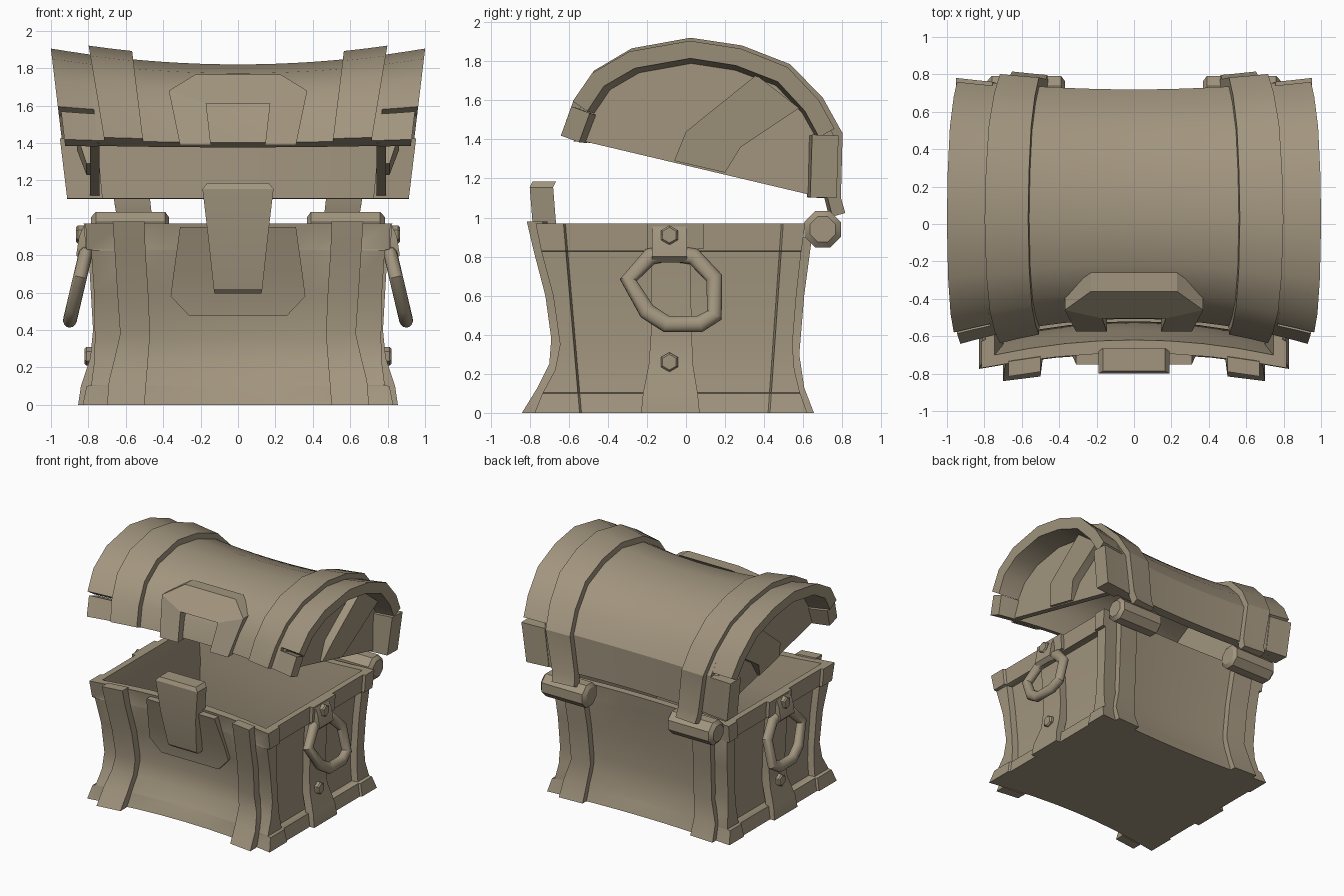
import bpy, bmesh
from math import cos, sin, pi
from mathutils import Vector

if "Cube" in bpy.data.objects:
    bpy.data.objects.remove(bpy.data.objects["Cube"], do_unlink=True)

WOOD = (0.36, 0.30, 0.21, 1)
mat = bpy.data.materials.new("weathered_tan")
mat.use_nodes = True
mat.diffuse_color = WOOD
bsdf = next(n for n in mat.node_tree.nodes if n.type == "BSDF_PRINCIPLED")
bsdf.inputs["Base Color"].default_value = WOOD
bsdf.inputs["Roughness"].default_value = 0.8
parts = []


def loft(name, rings, mirror=False, cyclic=False):
    """Skin a list of closed rings, capping both ends unless cyclic."""
    bm = bmesh.new()
    rows = [[bm.verts.new(p) for p in ring] for ring in rings]
    n = len(rows[0])
    pairs = list(zip(rows, rows[1:]))
    if cyclic:
        pairs.append((rows[-1], rows[0]))
    else:
        bm.faces.new(rows[0])
        bm.faces.new(rows[-1])
    for a, b in pairs:
        for i in range(n):
            j = (i + 1) % n
            bm.faces.new((a[i], a[j], b[j], b[i]))
    bmesh.ops.recalc_face_normals(bm, faces=bm.faces)
    me = bpy.data.meshes.new(name)
    bm.to_mesh(me)
    bm.free()
    me.materials.append(mat)
    ob = bpy.data.objects.new(name, me)
    bpy.context.collection.objects.link(ob)
    if mirror:
        ob.modifiers.new("mirror", "MIRROR").use_mirror_merge = False
    parts.append(ob)


def prism(name, pts, push, mirror=False):
    loft(name, [pts, [Vector(p) + Vector(push) for p in pts]], mirror)


def strip(name, rows, depth, mirror=False, slant=0):
    """Upright band facing y; rows are (z, x0, x1, y), slant moves the x0 edge."""
    loft(name, [[(a, y + slant, z), (b, y, z), (b, y + depth, z),
                 (a, y + slant + depth, z)] for z, a, b, y in rows], mirror)


def side_strip(name, rows, depth):
    """Upright band facing x; rows are (z, y0, y1, x)."""
    loft(name, [[(x, a, z), (x, b, z), (x - depth, b, z), (x - depth, a, z)]
                for z, a, b, x in rows], True)


def lathe(name, y, z, steps, sides):
    """Turned part along x; steps are (x, radius)."""
    angles = [2 * pi * (k + 0.5) / sides for k in range(sides)]
    loft(name, [[(x, y + r * cos(a), z + r * sin(a)) for a in angles]
                for x, r in steps], True)


# Hollow chest body: bowed front and back, recessed side panels, rim and base trim
def body_ring(z, X, front, back, groove):
    ts = [-1 + k / 4 for k in range(9)]
    ring = [(X * t, front + 0.08 * (1 - t * t), z) for t in ts]
    f, b = -0.545 - 0.085 * z, 0.43 + 0.07 * z
    ring += [(X, f, z), (X - groove, f + 0.01, z), (X - groove, b - 0.01, z), (X, b, z)]
    ring += [(X * t, back - 0.04 * (1 - t * t), z) for t in reversed(ts)]
    ring += [(-X, b, z), (-X + groove, b - 0.01, z), (-X + groove, f + 0.01, z), (-X, f, z)]
    return ring


loft("chest_body", [body_ring(*r) for r in [
    (0, 0.83, -0.775, 0.62, 0.015), (0.10, 0.81, -0.735, 0.585, 0.015),
    (0.105, 0.785, -0.732, 0.583, 0.05), (0.22, 0.77, -0.67, 0.555, 0.05),
    (0.35, 0.765, -0.645, 0.545, 0.05), (0.6, 0.77, -0.68, 0.565, 0.05),
    (0.825, 0.785, -0.74, 0.59, 0.05), (0.83, 0.81, -0.741, 0.591, 0.02),
    (0.97, 0.815, -0.77, 0.61, 0.02), (0.97, 0.745, -0.70, 0.55, 0),
    (0.7, 0.70, -0.645, 0.51, 0), (0.35, 0.69, -0.60, 0.49, 0), (0.08, 0.69, -0.66, 0.5, 0)]])

# Front and back body straps
strip("front_strap", [
    (0, 0.50, 0.70, -0.84), (0.13, 0.49, 0.69, -0.76), (0.25, 0.48, 0.66, -0.70),
    (0.38, 0.47, 0.63, -0.69), (0.6, 0.48, 0.645, -0.72), (0.83, 0.495, 0.66, -0.78),
    (0.98, 0.50, 0.67, -0.815)], 0.08, True, 0.025)
strip("back_strap", [
    (0, 0.49, 0.70, 0.655), (0.13, 0.49, 0.69, 0.605), (0.3, 0.47, 0.64, 0.58),
    (0.6, 0.48, 0.65, 0.605), (0.9, 0.50, 0.67, 0.645)], -0.07, True, -0.01)

# Lock plate and raised clasp
strip("body_lock_plate", [
    (0.475, -0.26, 0.26, -0.625), (0.58, -0.36, 0.36, -0.64),
    (0.7, -0.345, 0.345, -0.67), (0.95, -0.31, 0.31, -0.75)], 0.065)
strip("clasp", [
    (0.595, -0.125, 0.125, -0.70), (0.62, -0.13, 0.13, -0.725),
    (0.9, -0.16, 0.16, -0.78), (1.155, -0.19, 0.19, -0.80),
    (1.185, -0.165, 0.165, -0.785)], 0.12)

# Side straps, rivets, handle brackets and handles
side_strip("side_strap", [
    (0, -0.23, 0.07, 0.855), (0.1, -0.22, 0.06, 0.84), (0.25, -0.19, 0.035, 0.79),
    (0.4, -0.18, 0.03, 0.775), (0.83, -0.18, 0.02, 0.80)], 0.07)
side_strip("side_strap_cap", [(0.84, -0.2, 0.09, 0.815), (0.97, -0.2, 0.09, 0.825)], 0.05)
side_strip("handle_bracket", [
    (0.77, -0.17, 0.005, 0.835), (0.80, -0.175, 0.005, 0.865),
    (0.90, -0.175, 0.005, 0.85), (0.955, -0.17, 0, 0.825)], 0.06)
for label, z, x in (("lower_rivet", 0.26, 0.79), ("upper_rivet", 0.91, 0.835)):
    lathe(label, -0.085, z, [(x - 0.03, 0.05), (x + 0.02, 0.05), (x + 0.03, 0.04)], 6)

path = [(-0.295, 0.68), (-0.185, 0.8), (-0.085, 0.82), (0.04, 0.8), (0.145, 0.69),
        (0.145, 0.5), (0.07, 0.455), (-0.1, 0.455), (-0.2, 0.52)]
pts = [Vector((0.81 + 0.235 * (0.83 - z), y, z)) for y, z in path]
out = Vector((1, 0, 0.23)).normalized()
rings = []
for k, p in enumerate(pts):
    a, b = (p - pts[k - 1]).normalized(), (pts[(k + 1) % len(pts)] - p).normalized()
    side = (a + b).normalized().cross(out).normalized()
    rings.append([p + 0.037 * cos(t * pi / 7) * out + 0.044 * sin(t * pi / 7) * side
                  for t in range(14)])
loft("side_handle", rings, True, True)

# Hinge barrels
lathe("hinge_barrel", 0.70, 0.94, [
    (0.37, 0.07), (0.39, 0.1), (0.76, 0.1), (0.785, 0.07)], 8)

# Open lid: one arch profile in (y, z), swelling towards the ends
ARCH = [(-0.645, 1.42), (-0.585, 1.585), (-0.48, 1.74), (-0.29, 1.85), (0.02, 1.905),
        (0.28, 1.865), (0.52, 1.77), (0.68, 1.60), (0.775, 1.43), (0.765, 1.1)]
CY, CZ = 0.08, 1.3


def offset(profile, d):
    vs = [Vector(p) for p in profile]
    res = []
    for k, p in enumerate(vs):
        t = (vs[min(k + 1, len(vs) - 1)] - vs[max(k - 1, 0)]).normalized()
        res.append((p.x - t.y * d, p.y + t.x * d))
    return res


def place(x, y, z, taper=0.12):
    t = x * x
    sy = 0.81 + 0.19 * t if y < CY else 0.92 + 0.08 * t
    sz = 0.86 + 0.14 * t if z > CZ else 1
    return (x * (1 - taper * (1.9 - z)), CY + (y - CY) * sy, CZ + (z - CZ) * sz)


def arch(name, xs, outer, inner, profile, taper=0.12, mirror=True):
    rings = []
    for x in xs:
        ring = offset(profile, outer) + offset(profile, inner)[::-1]
        rings.append([place(x, y, z, taper) for y, z in ring])
    loft(name, rings, mirror)


arch("lid_shell", [-0.8 + k / 10 for k in range(17)], 0, -0.09, ARCH, mirror=False)
arch("lid_strap", [0.56, 0.68, 0.79], 0.05, -0.02, ARCH + [(0.79, 1.01)], 0.2)

# Cracked end rim in three pieces
arch("lid_rim_front", [0.8, 0.9, 0.985], 0, -0.1, [ARCH[0], (-0.59, 1.57)])
arch("lid_rim_top", [0.8, 0.9, 1], 0, -0.09, [(-0.58, 1.595)] + ARCH[2:8] + [(0.76, 1.455)])
arch("lid_rim_back", [0.8, 0.9, 1.01], 0.005, -0.13, [(0.775, 1.42), ARCH[-1]])

# Lid end panels with slanted braces
panel = [place(0.82, y, z) for y, z in offset(ARCH, -0.05)]
prism("lid_end_panel", [(0.79, y, z) for _, y, z in panel], (-0.05, 0, 0), True)
brace = [(0.81, -0.06, 1.29), (0.86, 0.0, 1.44), (0.87, 0.36, 1.73),
         (0.87, 0.58, 1.56), (0.86, 0.28, 1.36), (0.81, 0.2, 1.23)]
prism("lid_end_brace", brace, (-0.07, 0, 0), True)

# Lid lock plate with a notch for the clasp
PUSH = (0, 0.1, 0)
prism("lid_plate_leg", [(0.145, -0.575, 1.39), (0.31, -0.575, 1.39),
                        (0.37, -0.46, 1.68), (0.17, -0.505, 1.61)], PUSH, True)
half = [(0.17, -0.505, 1.61), (0.37, -0.46, 1.68), (0.23, -0.36, 1.765)]
prism("lid_plate_top", half + [(-x, y, z) for x, y, z in reversed(half)], PUSH)

# Smooth shading with crisp edges
bpy.ops.object.select_all(action="DESELECT")
for ob in parts:
    ob.select_set(True)
bpy.context.view_layer.objects.active = parts[0]
bpy.ops.object.shade_smooth_by_angle(angle=pi / 6)
